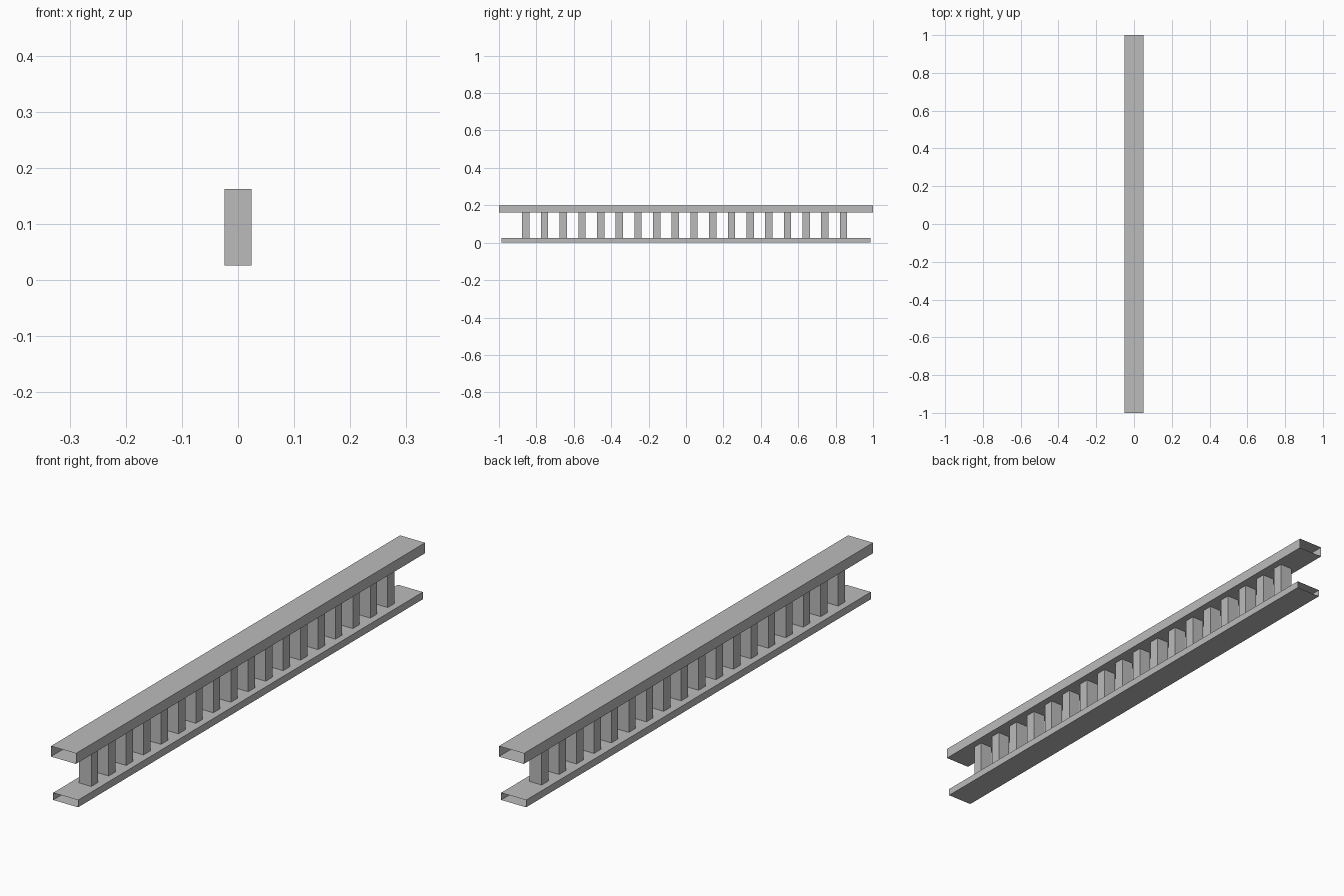
import bpy, bmesh

if "Cube" in bpy.data.objects:
    bpy.data.objects.remove(bpy.data.objects["Cube"])

# Dark grey paint shared by every part
paint = bpy.data.materials.new("dark_grey")
paint.diffuse_color = (0.5, 0.5, 0.5, 1)
paint.use_nodes = True
paint.node_tree.nodes["Principled BSDF"].inputs["Base Color"].default_value = paint.diffuse_color


def box(name, center, size, open_axis):
    """Box tube whose two ends along open_axis are left open."""
    bm = bmesh.new()
    bmesh.ops.create_cube(bm, size=1)
    ends = [f for f in bm.faces if abs(f.normal[open_axis]) > 0.9]
    bmesh.ops.delete(bm, geom=ends, context='FACES_ONLY')
    bmesh.ops.scale(bm, vec=size, verts=bm.verts)
    mesh = bpy.data.meshes.new(name)
    bm.to_mesh(mesh)
    bm.free()
    mesh.materials.append(paint)
    obj = bpy.data.objects.new(name, mesh)
    obj.location = center
    bpy.context.collection.objects.link(obj)
    return obj


RAIL_W = 0.10
BOTTOM_TOP = 0.026   # top of the lower rail
TOP_BOTTOM = 0.162   # underside of the handrail
HEIGHT = 0.20

# Handrail and lower rail, open at both ends
box("top_rail", (0, 0, (TOP_BOTTOM + HEIGHT) / 2),
    (RAIL_W, 2.0, HEIGHT - TOP_BOTTOM), 1)
box("bottom_rail", (0, 0, BOTTOM_TOP / 2), (RAIL_W, 1.975, BOTTOM_TOP), 1)

# Row of 18 square balusters between the rails
for i in range(18):
    box(f"baluster_{i + 1:02d}",
        (0, -0.856 + i * 0.0999, (BOTTOM_TOP + TOP_BOTTOM) / 2),
        (0.049, 0.039, TOP_BOTTOM - BOTTOM_TOP), 2)
